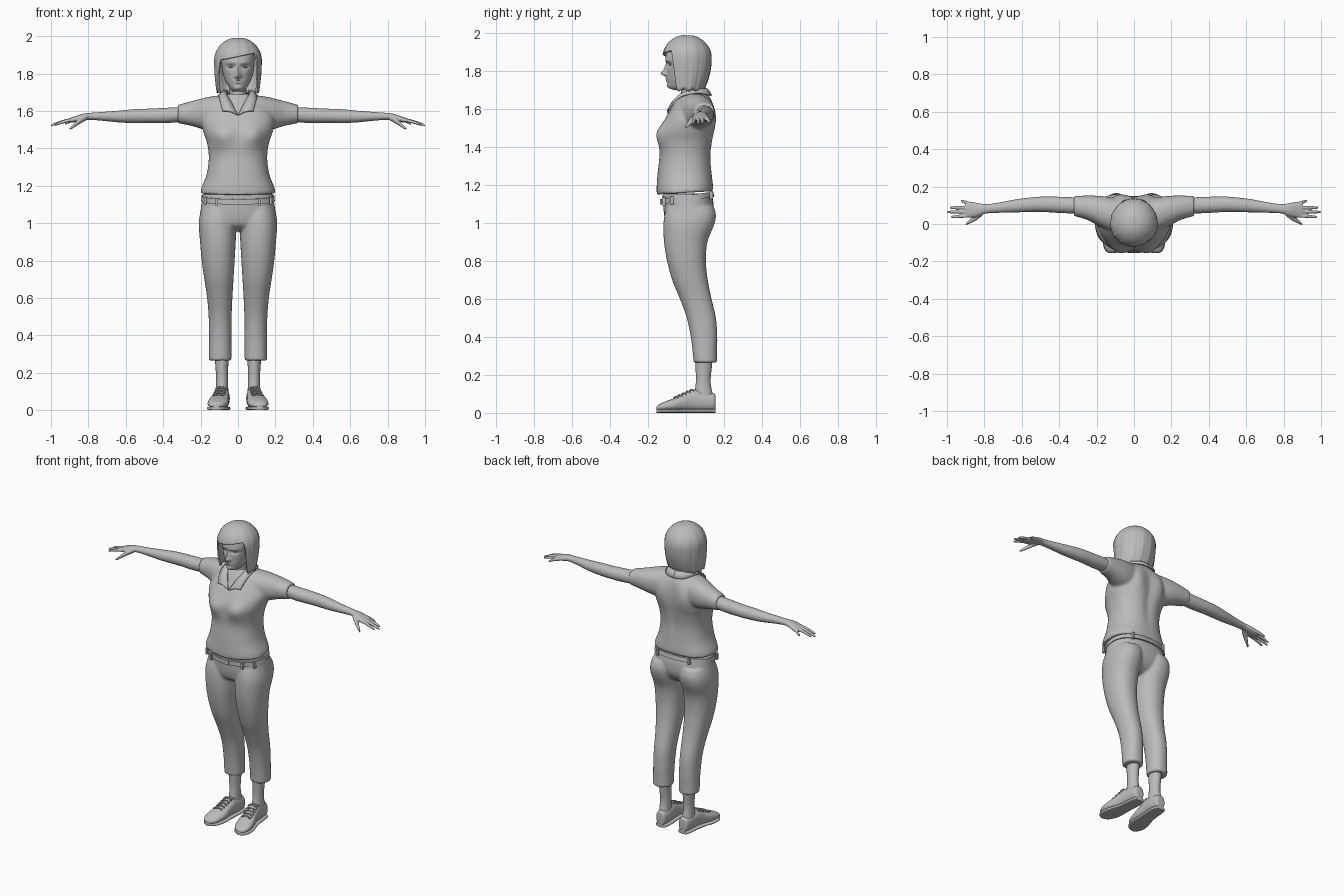
import bpy, bmesh, math
from math import sin, cos, pi, exp
from mathutils import Vector

grey = bpy.data.materials.new("plain grey")
grey.diffuse_color = (0.5, 0.5, 0.5, 1)


def spline(rows, t):
    """Catmull-Rom value of a list of equal-length tuples at t in 0..1."""
    f = t * (len(rows) - 1)
    i = min(int(f), len(rows) - 2)
    u = f - i
    p = [rows[max(0, min(len(rows) - 1, i + k))] for k in (-1, 0, 1, 2)]
    return [0.5 * (2 * b + (c - a) * u + (2 * a - 5 * b + 4 * c - d) * u * u
                   + (3 * b - a - 3 * c + d) * u ** 3) for a, b, c, d in zip(*p)]


def loft(bm, axis, rings, n=2.0, seg=32, steps=5, shape=None):
    """Skin rings of (position on axis, a0, a1, b0, b1), a and b being the other two axes."""
    rows, total = [], steps * (len(rings) - 1)
    for k in range(total + 1):
        t, a0, a1, b0, b1 = spline(rings, k / total)
        row = []
        for j in range(seg):
            c, s = cos(2 * pi * j / seg), sin(2 * pi * j / seg)
            c = math.copysign(abs(c) ** (2 / n), c)
            s = math.copysign(abs(s) ** (2 / n), s)
            a, b = (a0 + a1) / 2 + c * (a1 - a0) / 2, (b0 + b1) / 2 + s * (b1 - b0) / 2
            co = Vector({"x": (t, a, b), "y": (a, t, b), "z": (a, b, t)}[axis])
            row.append(bm.verts.new(shape(co) if shape else co))
        rows.append(row)
    for r, q in zip(rows, rows[1:]):
        for j in range(seg):
            bm.faces.new((r[j], r[(j + 1) % seg], q[(j + 1) % seg], q[j]))
    bm.faces.new(rows[0])
    bm.faces.new(rows[-1])


def box(bm, center, size):
    for v in bmesh.ops.create_cube(bm, size=1)["verts"]:
        v.co = Vector(center) + Vector(a * b for a, b in zip(v.co, size))


def finish(name, bm, mirror=False, voxel=0, smooth=4, thick=0):
    bmesh.ops.recalc_face_normals(bm, faces=bm.faces)
    me = bpy.data.meshes.new(name)
    bm.to_mesh(me)
    bm.free()
    me.materials.append(grey)
    ob = bpy.data.objects.new(name, me)
    bpy.context.collection.objects.link(ob)
    bpy.ops.object.select_all(action="DESELECT")
    ob.select_set(True)
    bpy.context.view_layer.objects.active = ob
    bpy.ops.object.shade_smooth_by_angle(angle=math.radians(45))
    if thick:
        m = ob.modifiers.new("thickness", "SOLIDIFY")
        m.thickness, m.offset = thick, 0
    if mirror:
        m = ob.modifiers.new("mirror", "MIRROR")
        m.use_mirror_merge = False
    if voxel:
        m = ob.modifiers.new("blend", "REMESH")
        m.mode, m.voxel_size, m.use_smooth_shade = "VOXEL", voxel, True
        m = ob.modifiers.new("soften", "SMOOTH")
        m.factor, m.iterations = 0.5, smooth
    return ob


def bump(dx, dz, wx, wz):
    return exp(-(dx / wx) ** 2 - (dz / wz) ** 2)


# Shirt: torso with bust and shoulder blades, plus short sleeves
def torso_shape(p):
    x = abs(p.x)
    if p.y < 0:
        p.y -= 0.028 * bump(x - 0.085, p.z - 1.465, 0.055, 0.06)
    elif p.y > 0.05:
        p.y += 0.018 * bump(x - 0.085, p.z - 1.56, 0.05, 0.09) - 0.01 * bump(x, p.z - 1.42, 0.03, 0.14)
    p.z += 0.06 * p.y * max(0, (1.3 - p.z) / 0.14)
    return p


bm = bmesh.new()
loft(bm, "z", [(1.16, -.2, .2, -.153, .143), (1.19, -.195, .195, -.155, .143),
               (1.26, -.168, .168, -.15, .137), (1.35, -.156, .156, -.14, .132),
               (1.43, -.166, .166, -.14, .14), (1.49, -.186, .186, -.135, .147),
               (1.55, -.195, .195, -.11, .148), (1.61, -.17, .17, -.075, .143),
               (1.655, -.12, .12, -.05, .13), (1.69, -.065, .065, -.025, .105)],
     n=2.3, seg=64, shape=torso_shape)
loft(bm, "x", [(.04, -.04, .125, 1.52, 1.682), (.11, -.045, .14, 1.49, 1.682),
               (.18, -.015, .15, 1.50, 1.67), (.25, .022, .152, 1.52, 1.652),
               (.322, .043, .15, 1.535, 1.632)], n=2.2)
loft(bm, "x", [(-x, *r) for x, *r in [(.04, -.04, .125, 1.52, 1.682), (.11, -.045, .14, 1.49, 1.682),
               (.18, -.015, .15, 1.50, 1.67), (.25, .022, .152, 1.52, 1.652),
               (.322, .043, .15, 1.535, 1.632)]], n=2.2)
finish("shirt", bm, voxel=0.008, smooth=4)

# Folded collar with two front points
bm = bmesh.new()
inner = [(.002, -.098, 1.578), (.03, -.065, 1.635), (.058, -.015, 1.685),
         (.062, .05, 1.705), (.04, .092, 1.71), (0, .103, 1.71)]
outer = [(.083, -.092, 1.60), (.092, -.068, 1.635), (.1, -.02, 1.67),
         (.098, .06, 1.685), (.06, .118, 1.675), (0, .134, 1.672)]
prev = None
for k in range(26):
    a, b = Vector(spline(inner, k / 25)), Vector(spline(outer, k / 25))
    mid = (a + b) / 2 + Vector((0, 0, 0.008))
    row = [bm.verts.new(c) for c in (a, mid, b)]
    if prev:
        for i in range(2):
            bm.faces.new((prev[i], prev[i + 1], row[i + 1], row[i]))
    prev = row
finish("collar", bm, mirror=True, thick=0.008)

# Trousers: hips and two cropped legs blended together
bm = bmesh.new()
loft(bm, "z", [(1.155, -.188, .188, -.125, .135), (1.1, -.195, .195, -.12, .145),
               (1.04, -.205, .205, -.115, .142), (.99, -.205, .205, -.1, .115),
               (.96, -.18, .18, -.06, .07)], n=2.3, seg=48)
leg = [(1.09, .012, .19, -.10, .145), (1.045, .008, .204, -.113, .158), (.99, .008, .21, -.119, .148),
       (.9, .012, .203, -.116, .113), (.8, .018, .194, -.1, .105), (.7, .024, .18, -.073, .115),
       (.6, .03, .165, -.032, .135), (.5, .034, .157, .004, .158), (.4, .035, .155, .025, .165),
       (.33, .035, .155, .034, .164), (.265, .035, .156, .04, .164)]
loft(bm, "z", leg, n=2.2)
loft(bm, "z", [(z, -b, -a, c, d) for z, a, b, c, d in leg], n=2.2)
finish("trousers", bm, voxel=0.008, smooth=3)

# Belt, loops and buckle, higher at the back
def tilt(p):
    p.z += 0.14 * p.y
    return p


bm = bmesh.new()
loft(bm, "z", [(1.118, -.197, .197, -.131, .149), (1.146, -.194, .194, -.131, .144)], n=2.3, seg=48, steps=1, shape=tilt)
finish("belt", bm)
bm = bmesh.new()
for x, y in [(.115, -.118), (.175, -.075), (.115, .132)]:
    box(bm, (x, y, 1.13 + 0.14 * y), (.012, .018, .042))
box(bm, (.012, -.13, 1.113), (.024, .012, .03))
finish("belt_loops", bm, mirror=True)

# Bare arm, palm, fingers and thumb
bm = bmesh.new()
loft(bm, "x", [(.27, .055, .14, 1.545, 1.622), (.38, .058, .145, 1.535, 1.617), (.48, .064, .147, 1.535, 1.612),
               (.55, .064, .142, 1.535, 1.61), (.63, .062, .132, 1.538, 1.602), (.72, .06, .115, 1.547, 1.595),
               (.79, .056, .106, 1.552, 1.59), (.83, .042, .112, 1.548, 1.585), (.87, .034, .118, 1.54, 1.572),
               (.9, .036, .116, 1.538, 1.562)], n=2.1)
for y0, y1, z1, x1 in [(.105, .124, 1.53, .925), (.086, .088, 1.527, .985),
                       (.066, .064, 1.523, 1.0), (.046, .037, 1.525, .98)]:
    rings = []
    for t, r in [(0, .011), (.4, .0098), (.85, .008), (1, .004)]:
        x, y, z = .865 + (x1 - .865) * t, y0 + (y1 - y0) * t, 1.555 + (z1 - 1.555) * t + .005 * sin(pi * t)
        rings.append((x, y - r, y + r, z - r, z + r))
    loft(bm, "x", rings, seg=12)
loft(bm, "x", [(.81, .045, .08, 1.55, 1.578), (.845, .018, .055, 1.531, 1.56),
               (.88, .001, .023, 1.508, 1.53), (.9, -.007, .004, 1.499, 1.51)], seg=14)
finish("arms", bm, voxel=0.004, smooth=3).modifiers.new("mirror", "MIRROR").use_mirror_merge = False

# Ankles
bm = bmesh.new()
loft(bm, "z", [(.32, .045, .128, .045, .145), (.24, .052, .121, .05, .136),
               (.16, .054, .117, .052, .13), (.08, .05, .12, .04, .145)])
finish("ankles", bm, mirror=True)

# Shoes: upper, flat sole and crossed laces
def shoe_rings(rows, grow):
    return [(y, c - w - grow, c + w + grow, z0, z1) for y, c, w, z0, z1 in rows]


foot = [(.155, .083, .016, .02, .085), (.148, .083, .032, .012, .102), (.1, .084, .04, .01, .112),
        (.04, .088, .042, .01, .124), (-.01, .095, .047, .01, .102), (-.06, .103, .055, .01, .078),
        (-.11, .11, .052, .01, .06), (-.142, .114, .036, .012, .045), (-.155, .116, .016, .018, .032)]
bm = bmesh.new()
loft(bm, "y", shoe_rings(foot, 0), n=2.3)
finish("shoes", bm, mirror=True)
bm = bmesh.new()
loft(bm, "y", shoe_rings([(y, c, w, 0, .02) for y, c, w, _, _ in foot], .003), n=3.5)
finish("soles", bm, mirror=True)
bm = bmesh.new()
for k in range(5):
    y, z, c = .03 - .021 * k, .122 - .0095 * k, .09 + .0035 * k
    for s in (-1, 1):
        loft(bm, "x", [(c + d, y + s * d * .35 - .004, y + s * d * .35 + .004,
                        z - 6 * d * d - .004, z - 6 * d * d + .005) for d in (-.03, -.015, 0, .015, .03)],
             seg=8, steps=2)
finish("laces", bm, mirror=True)

# Neck
bm = bmesh.new()
loft(bm, "z", [(1.58, -.06, .06, -.05, .1), (1.64, -.052, .052, -.045, .095), (1.68, -.045, .045, -.028, .085),
               (1.73, -.045, .045, -.025, .085), (1.78, -.05, .05, -.03, .09)])
finish("neck", bm)


# Head with eye sockets, nose, lips and chin
def face_shape(p):
    if p.y < -.02:
        x, z, y = abs(p.x), p.z, 0
        y -= .028 * bump(x, z - 1.788, .013, .014) + .014 * bump(x, z - 1.812, .011, .025)
        y -= .008 * bump(x - .013, z - 1.783, .008, .009)
        y += .012 * bump(x - .035, z - 1.836, .022, .012) - .005 * bump(x - .035, z - 1.857, .028, .009)
        y -= .008 * bump(x, z - 1.762, .022, .005) + .008 * bump(x, z - 1.75, .02, .006)
        y -= .006 * bump(x, z - 1.724, .02, .011)
        p.y += y
    return p


bm = bmesh.new()
loft(bm, "z", [(1.703, -.025, .025, -.065, .03), (1.715, -.04, .04, -.092, .05), (1.75, -.063, .063, -.098, .08),
               (1.79, -.078, .078, -.1, .1), (1.83, -.086, .086, -.102, .108), (1.88, -.088, .088, -.107, .11),
               (1.93, -.075, .075, -.085, .1), (1.96, -.04, .04, -.04, .06)],
     n=2.1, seg=96, steps=9, shape=face_shape)
finish("head", bm)

# Eyes
bm = bmesh.new()
for v in bmesh.ops.create_uvsphere(bm, u_segments=16, v_segments=10, radius=1)["verts"]:
    v.co = Vector((.035 + .015 * v.co.x, -.079 + .01 * v.co.y, 1.834 + .006 * v.co.z))
finish("eyes", bm, mirror=True)

# Bobbed hair: columns falling from the crown, short over the face, long elsewhere
bm = bmesh.new()
cols, rows = 120, 22
crown = bm.verts.new((0, .003, 1.985))
grid = []
for j in range(cols):
    a = 2 * pi * j / cols - pi
    u = max(0, min(1, (math.degrees(abs(a)) - 48) / 20))
    u = u * u * (3 - 2 * u)
    low = (1.89 + .025 * sin(a)) * (1 - u) + (1.71 - .015 * abs(sin(6.5 * a))) * u
    col = []
    for i in range(1, rows + 1):
        s = i / rows
        z = 1.986 - (1.986 - low) * (1 - cos(s * pi / 2)) ** .9
        d = max(0, (1.87 - z) / .17)
        k = math.sqrt(max(0, 1 - (max(0, z - 1.87) / .118) ** 2))
        k *= 1 + s * (.012 * sin(13 * a + 3 * s) + .008 * sin(29 * a))
        x = k * (.122 - .014 * d * d) * sin(a)
        y = -k * cos(a) * (.122 if cos(a) > 0 else .128 - .042 * d * d)
        col.append(bm.verts.new((x, y + .003, z)))
    grid.append(col)
for j in range(cols):
    p, q = grid[j], grid[(j + 1) % cols]
    bm.faces.new((crown, p[0], q[0]))
    for i in range(rows - 1):
        bm.faces.new((p[i], p[i + 1], q[i + 1], q[i]))
finish("hair", bm, thick=0.01)
